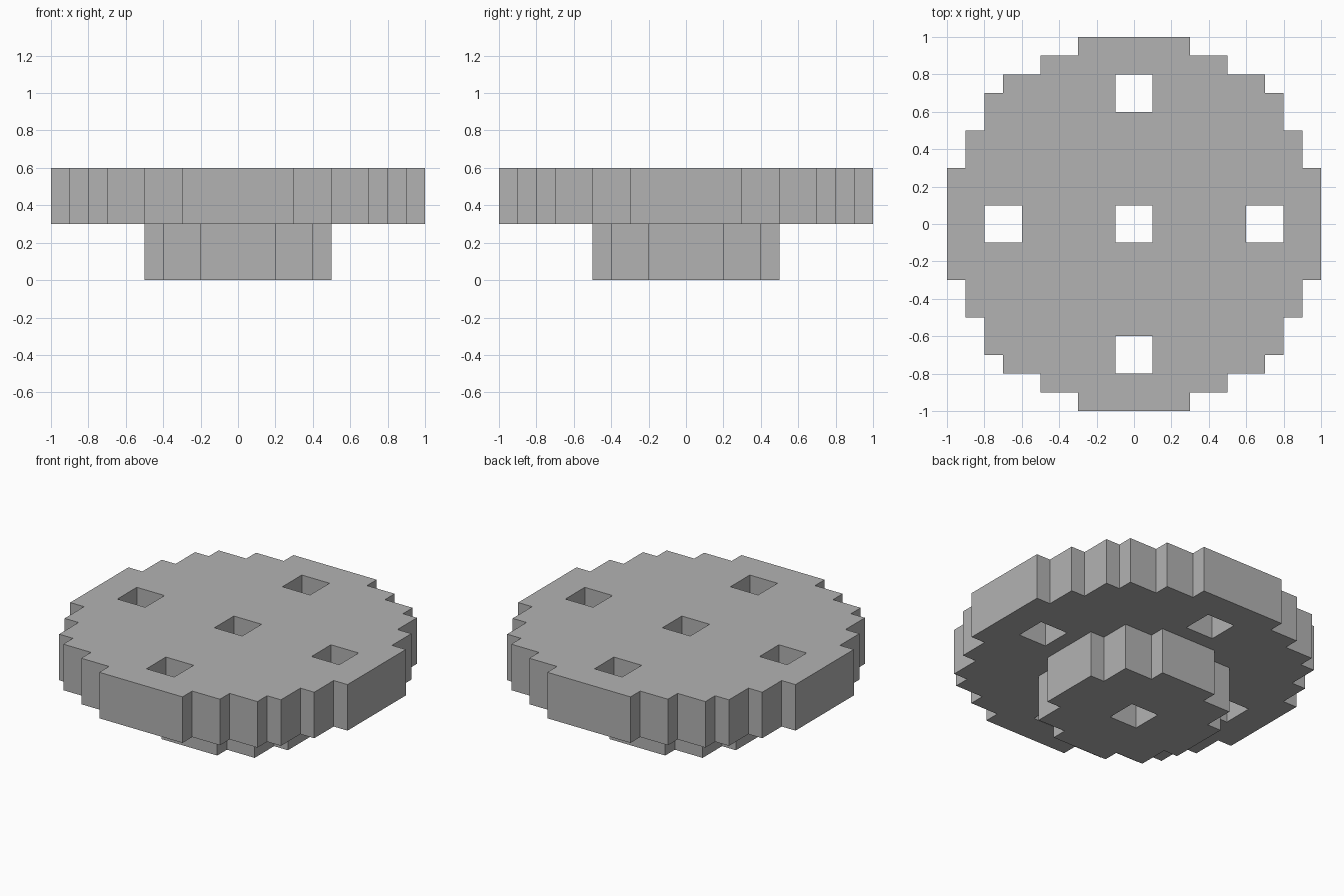
import bpy
import bmesh

cube = bpy.data.objects.get("Cube")
if cube:
    bpy.data.objects.remove(cube, do_unlink=True)

grey = bpy.data.materials.new("plain_grey")
grey.use_nodes = True
colour = (0.45, 0.45, 0.45, 1)
grey.diffuse_color = colour
grey.node_tree.nodes["Principled BSDF"].inputs["Base Color"].default_value = colour


def mirrored_outline(quarter):
    """Mirror one stepped quarter into a full anticlockwise outline."""
    left = [(-x, y) for x, y in reversed(quarter)]
    half = quarter + left
    return half + [(-x, -y) for x, y in half]


def square(cx, cy, r=0.1):
    return [(cx + r, cy + r), (cx - r, cy + r), (cx - r, cy - r), (cx + r, cy - r)]


def stepped_plate(name, quarter, holes, bottom, height):
    """Fill an outline with square holes and extrude it upwards."""
    bm = bmesh.new()
    for loop in [mirrored_outline(quarter)] + [square(*h) for h in holes]:
        verts = [bm.verts.new((x, y, bottom)) for x, y in loop]
        for a, b in zip(verts, verts[1:] + verts[:1]):
            bm.edges.new((a, b))
    bmesh.ops.triangle_fill(bm, edges=bm.edges[:], use_beauty=True, normal=(0, 0, 1))
    grown = bmesh.ops.extrude_face_region(bm, geom=bm.faces[:], use_keep_orig=True)
    top = [v for v in grown["geom"] if isinstance(v, bmesh.types.BMVert)]
    bmesh.ops.translate(bm, verts=top, vec=(0, 0, height))
    bmesh.ops.recalc_face_normals(bm, faces=bm.faces[:])
    mesh = bpy.data.meshes.new(name)
    bm.to_mesh(mesh)
    bm.free()
    mesh.materials.append(grey)
    obj = bpy.data.objects.new(name, mesh)
    bpy.context.collection.objects.link(obj)


# Wide disc with a centre hole and four outer holes
disc_steps = [(1, 0.3), (0.9, 0.3), (0.9, 0.5), (0.8, 0.5), (0.8, 0.7), (0.7, 0.7),
              (0.7, 0.8), (0.5, 0.8), (0.5, 0.9), (0.3, 0.9), (0.3, 1)]
disc_holes = [(0, 0), (0.7, 0), (-0.7, 0), (0, 0.7), (0, -0.7)]
stepped_plate("disc", disc_steps, disc_holes, 0.3, 0.3)

# Narrow hub beneath, pierced by the centre hole
hub_steps = [(0.5, 0.2), (0.4, 0.2), (0.4, 0.4), (0.2, 0.4), (0.2, 0.5)]
stepped_plate("hub", hub_steps, [(0, 0)], 0, 0.3)
